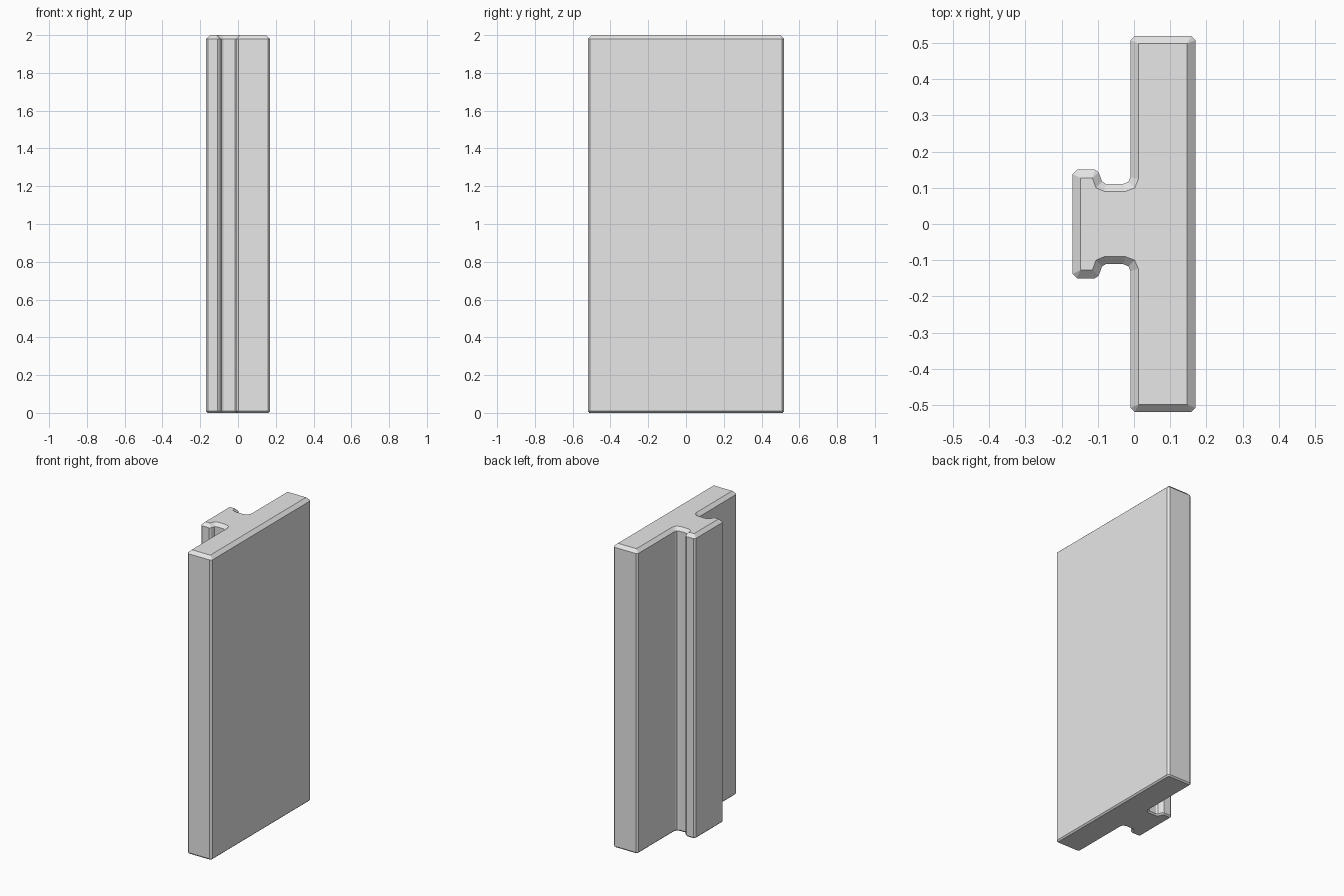
import bpy
import bmesh

default = bpy.data.objects.get("Cube")
if default:
    bpy.data.objects.remove(default, do_unlink=True)

# One plain grey
grey = bpy.data.materials.new("plain grey")
grey.use_nodes = True
colour = (0.8, 0.8, 0.8, 1)
grey.diffuse_color = colour
grey.node_tree.nodes["Principled BSDF"].inputs["Base Color"].default_value = colour

# Half of the T-slot section: outer wall and the matching bevelled top edge
outer = [(0.17, 0.508), (0.158, 0.52), (0.002, 0.52), (-0.01, 0.508),
         (-0.01, 0.13), (-0.015, 0.117), (-0.03, 0.111), (-0.078, 0.111),
         (-0.088, 0.117), (-0.098, 0.143), (-0.108, 0.15),
         (-0.158, 0.15), (-0.17, 0.138)]
inner = [(0.147, 0.499), (0.147, 0.499), (0.012, 0.499), (0.012, 0.499),
         (0.012, 0.124), (0.002, 0.1), (-0.024, 0.09), (-0.082, 0.09),
         (-0.105, 0.1), (-0.115, 0.127), (-0.115, 0.127),
         (-0.148, 0.127), (-0.148, 0.127)]


def mirrored(half):
    return half + [(x, -y) for x, y in reversed(half)]


outer, inner = mirrored(outer), mirrored(inner)


def ring(bm, z, inset):
    return [bm.verts.new((a + (c - a) * inset, b + (d - b) * inset, z))
            for (a, b), (c, d) in zip(outer, inner)]


# Upright panel with its rear rail, lofted from the bottom edge to the top
bm = bmesh.new()
rings = [ring(bm, z, inset) for z, inset in
         [(0, 0.4), (0.009, 0), (1.979, 0), (2, 1)]]
count = len(outer)
for low, high in zip(rings, rings[1:]):
    for i in range(count):
        j = (i + 1) % count
        bm.faces.new((low[i], low[j], high[j], high[i]))
bm.faces.new(list(reversed(rings[0])))
bm.faces.new(rings[-1])
bmesh.ops.remove_doubles(bm, verts=bm.verts, dist=0.0001)
bmesh.ops.recalc_face_normals(bm, faces=bm.faces)
mesh = bpy.data.meshes.new("railed_panel")
bm.to_mesh(mesh)
bm.free()
mesh.materials.append(grey)
panel = bpy.data.objects.new("railed_panel", mesh)
bpy.context.collection.objects.link(panel)
